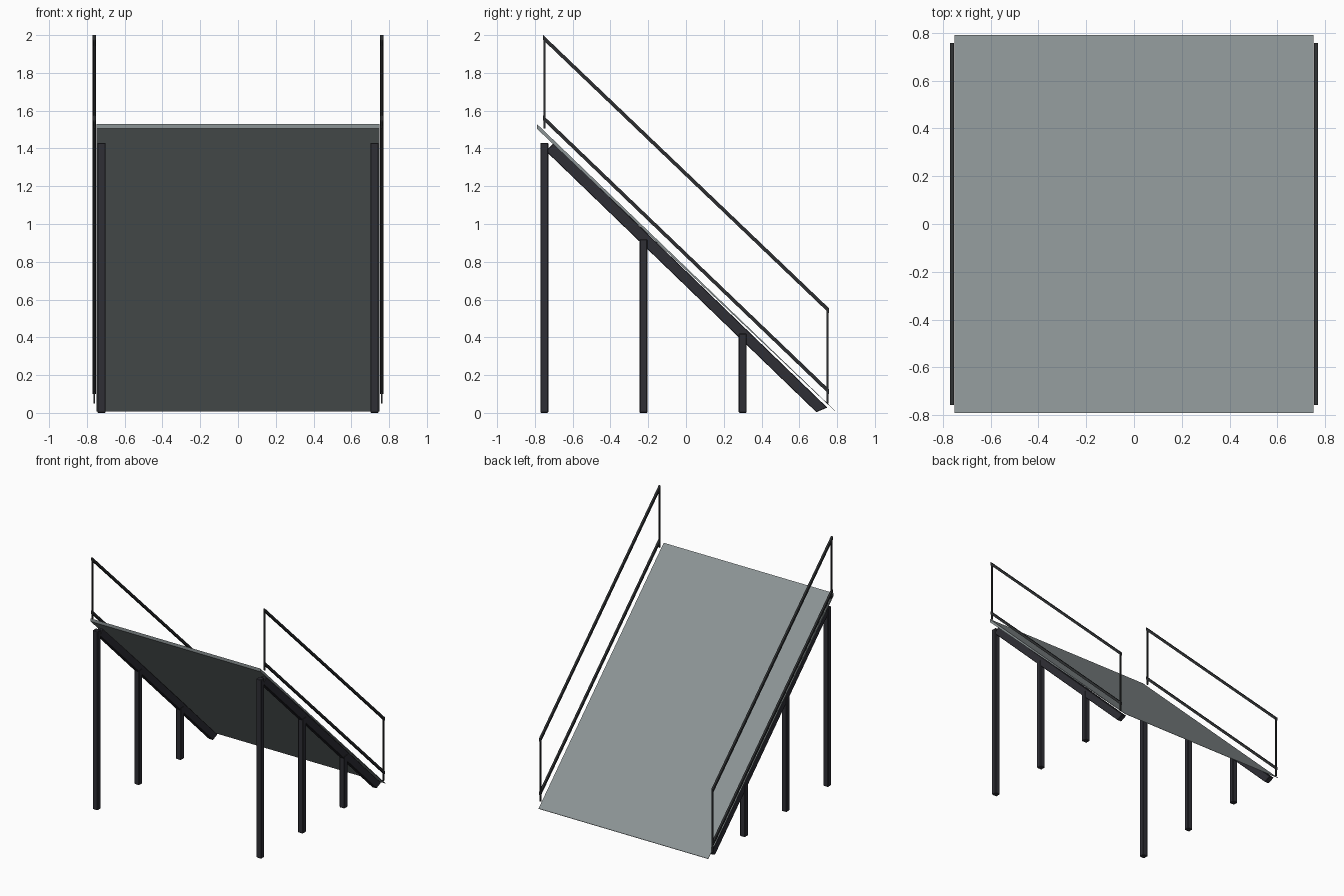
import bpy
import bmesh

cube = bpy.data.objects.get("Cube")
if cube:
    bpy.data.objects.remove(cube, do_unlink=True)


def material(name, rgb):
    mat = bpy.data.materials.new(name)
    mat.use_nodes = True
    mat.diffuse_color = (*rgb, 1)
    mat.node_tree.nodes["Principled BSDF"].inputs["Base Color"].default_value = (*rgb, 1)
    return mat


deck_grey = material("deck grey", (0.26, 0.295, 0.30))
frame_dark = material("frame charcoal", (0.028, 0.028, 0.036))
rail_dark = material("rail charcoal", (0.025, 0.027, 0.029))


def extrude_profile(name, profile, x0, x1, mat, bevel=0):
    """Extrude a side profile of (y, z) points from x0 to x1."""
    bm = bmesh.new()
    face = bm.faces.new([bm.verts.new((x0, y, z)) for y, z in profile])
    side = bmesh.ops.extrude_face_region(bm, geom=[face])
    verts = [v for v in side["geom"] if isinstance(v, bmesh.types.BMVert)]
    bmesh.ops.translate(bm, verts=verts, vec=(x1 - x0, 0, 0))
    bmesh.ops.recalc_face_normals(bm, faces=bm.faces)
    mesh = bpy.data.meshes.new(name)
    bm.to_mesh(mesh)
    bm.free()
    mesh.materials.append(mat)
    obj = bpy.data.objects.new(name, mesh)
    bpy.context.collection.objects.link(obj)
    if bevel:
        mod = obj.modifiers.new("Bevel", "BEVEL")
        mod.width = bevel
        mod.segments = 1
    return obj


def upright(y, half, z0, z1):
    return [(y - half, z0), (y + half, z0), (y + half, z1), (y - half, z1)]


def sloped_bar(z_front, z_back, half):
    y = 0.756
    return [(-y, z_front - half), (y, z_back - half),
            (y, z_back + half), (-y, z_front + half)]


# Sloping deck, thinning towards the low end
extrude_profile("deck", [(-0.79, 1.505), (0.79, 0.008), (0.79, 0.011), (-0.79, 1.53)],
                -0.75, 0.75, deck_grey)

for label, s in (("left", 1), ("right", -1)):
    # Sloping beam under each edge of the deck
    extrude_profile(label + "_beam",
                    [(-0.742, 1.386), (0.69, 0.004), (0.748, 0.028), (-0.70, 1.428)],
                    s * 0.703, s * 0.742, frame_dark, 0.003)

    # Three legs of falling height
    for part, y, top in (("front", -0.75, 1.43), ("middle", -0.225, 0.92), ("back", 0.30, 0.42)):
        extrude_profile(f"{label}_{part}_leg", upright(y, 0.021, 0, top),
                        s * 0.701, s * 0.745, frame_dark, 0.004)

    # Handrail, lower rail and end posts
    for part, front, back in (("handrail", 1.987, 0.542), ("lower_rail", 1.562, 0.113)):
        extrude_profile(f"{label}_{part}", sloped_bar(front, back, 0.013),
                        s * 0.753, s * 0.769, rail_dark)
    for part, y, z0, z1 in (("front", -0.75, 1.505, 1.985), ("back", 0.75, 0.05, 0.54)):
        extrude_profile(f"{label}_{part}_post", upright(y, 0.005, z0, z1),
                        s * 0.756, s * 0.766, rail_dark)
